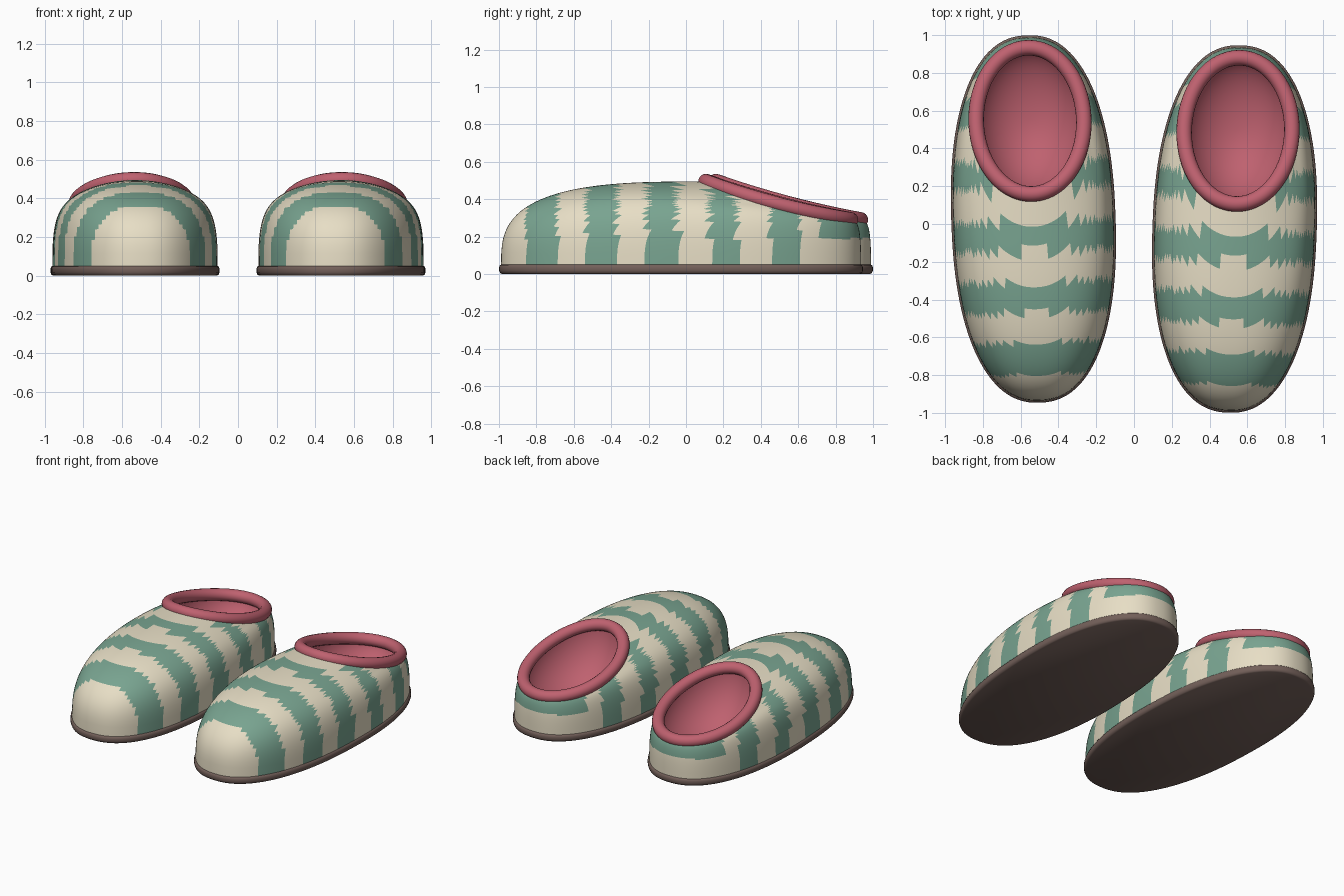
import bpy, bmesh
from math import sin, cos, pi, radians, copysign

if "Cube" in bpy.data.objects:
    bpy.data.objects.remove(bpy.data.objects["Cube"])

SEG = 128


def material(name, rgb):
    m = bpy.data.materials.new(name)
    m.diffuse_color = (*rgb, 1)
    m.use_nodes = True
    m.node_tree.nodes["Principled BSDF"].inputs["Base Color"].default_value = m.diffuse_color
    return m


CREAM = material("cream_knit", (0.80, 0.73, 0.56))
GREEN = material("green_knit", (0.19, 0.37, 0.28))
RED = material("red_lining", (0.52, 0.12, 0.16))
BROWN = material("brown_sole", (0.17, 0.115, 0.10))
BANDS = [(-0.82, -0.65), (-0.495, -0.33), (-0.17, -0.005), (0.165, 0.315), (0.49, 0.645)]


def power(v, p):
    return copysign(abs(v) ** p, v)


def outline(t, grow=0.0):
    # foot-shaped superellipse
    p = 2 / 2.3
    return (0.425 + grow) * power(cos(t), p), (0.963 + grow) * power(sin(t), p)


def opening(t):
    # slanted, slightly sagging foot opening
    s = sin(t)
    return 0.285 * cos(t), 0.52 + 0.387 * s, 0.375 - 0.1025 * s + 0.0175 * s * s


def loft(name, rings, mats, place, closed=False, caps=(False, False), pick=None):
    bm = bmesh.new()
    rows = [[bm.verts.new(p) for p in ring] for ring in rings]
    pairs = list(zip(rows, rows[1:]))
    if closed:
        pairs.append((rows[-1], rows[0]))
    for a, b in pairs:
        n = len(a)
        for i in range(n):
            j = (i + 1) % n
            f = bm.faces.new((a[i], a[j], b[j], b[i]))
            if pick:
                f.material_index = pick(f.calc_center_median())
    if caps[0]:
        bm.faces.new(rows[0][::-1])
    if caps[1]:
        bm.faces.new(rows[-1])
    me = bpy.data.meshes.new(name)
    bm.to_mesh(me)
    bm.free()
    for m in mats:
        me.materials.append(m)
    ob = bpy.data.objects.new(name, me)
    bpy.context.collection.objects.link(ob)
    ob.location, ob.rotation_euler = place
    bpy.context.view_layer.objects.active = ob
    ob.select_set(True)
    bpy.ops.object.shade_smooth_by_angle(angle=radians(50))
    ob.select_set(False)
    return ob


def stripe(c):
    if c.y > 0.75:
        return int(c.z > 0.19)
    return int(any(lo < c.y < hi for lo, hi in BANDS))


ANG = [2 * pi * i / SEG for i in range(SEG)]


def slipper(side, sx, y):
    place = ((sx * 0.5325, y, 0), (0, 0, radians(-2 * sx)))

    # sole with rounded edge
    sole = [[(*outline(t, g), z) for t in ANG] for g, z in
            ((-0.004, 0), (0.005, 0.006), (0.010, 0.018), (0.010, 0.035), (0.006, 0.047), (-0.006, 0.053))]
    loft(side + "_sole", sole, [BROWN], place, caps=(True, True))

    # striped upper sweeping from the sole outline up to the opening
    rings = []
    for k in range(27):
        a = pi / 2 * k / 26
        u, h = 1 - power(cos(a), 2 / 3.05), power(sin(a), 2 / 3.05)
        ring = []
        for t in ANG:
            bx, by = outline(t)
            rx, ry, rz = opening(t)
            ring.append((bx + (rx - bx) * u, by + (ry - by) * u, 0.045 + (rz - 0.045) * h))
        rings.append(ring)
    loft(side + "_upper", rings, [CREAM, GREEN], place, pick=stripe)

    # bowl-shaped lining
    bowl = []
    for k in range(20):
        a = pi / 2 * k / 19.3
        ring = []
        for t in ANG:
            x, yy, z = opening(t)
            ring.append((x * cos(a), 0.52 + (yy - 0.52) * cos(a), z + (0.09 - z) * sin(a)))
        bowl.append(ring)
    loft(side + "_lining", bowl, [RED], place, caps=(False, True))

    # padded collar around the opening
    collar = []
    r = 0.041
    for k in range(16):
        a = 2 * pi * k / 16
        ring = []
        for t in ANG:
            x, yy, z = opening(t)
            nx, ny = cos(t) / 0.285, sin(t) / 0.387
            d = (nx * nx + ny * ny) ** 0.5
            ring.append((x + r * cos(a) * nx / d, yy + r * cos(a) * ny / d, z + r * sin(a)))
        collar.append(ring)
    loft(side + "_collar", collar, [RED], place, closed=True)


slipper("left", -1, 0.0265)
slipper("right", 1, -0.0265)
